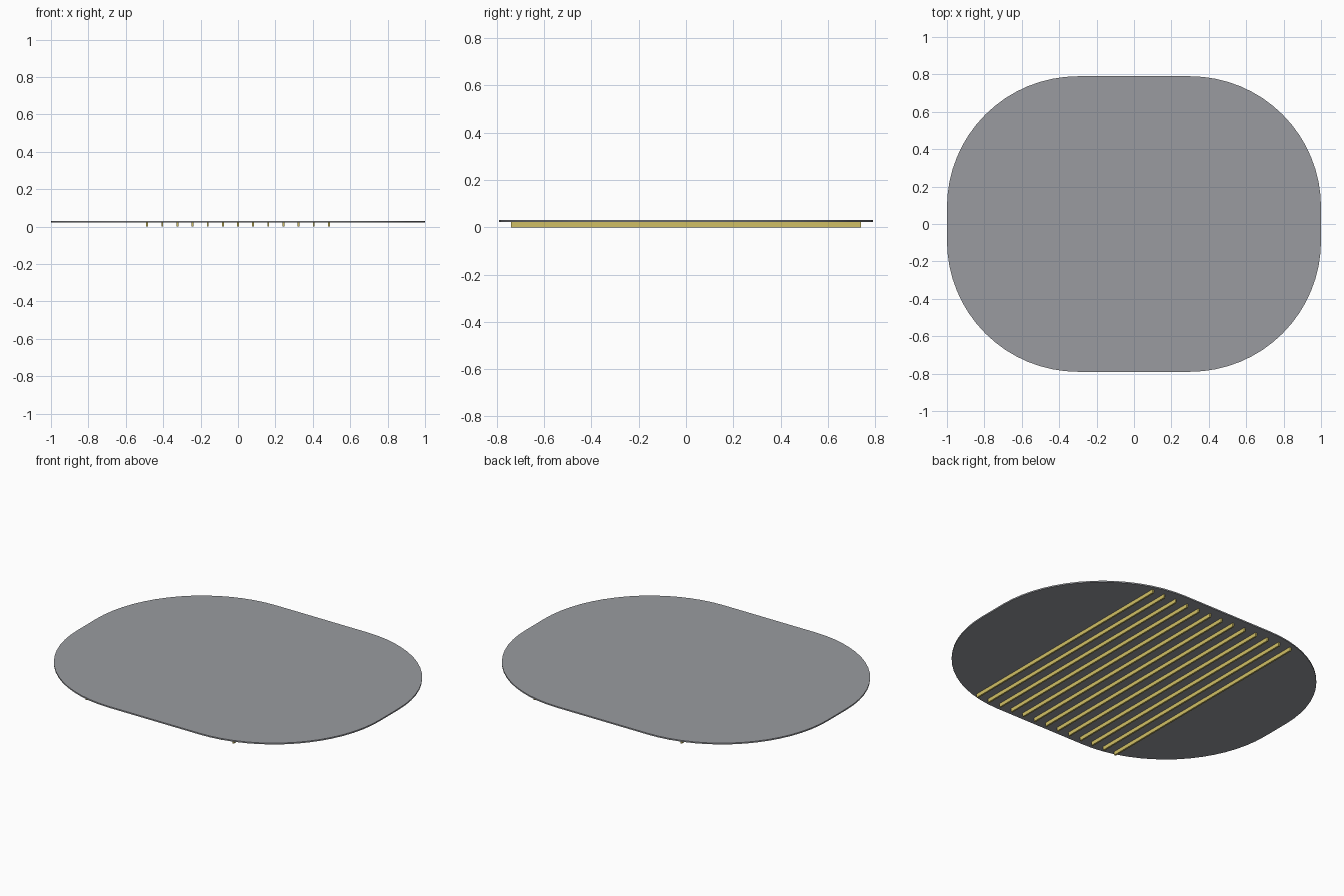
import bpy, bmesh, math

cube = bpy.data.objects.get("Cube")
if cube:
    bpy.data.objects.remove(cube, do_unlink=True)


def material(name, rgb):
    mat = bpy.data.materials.new(name)
    mat.use_nodes = True
    mat.diffuse_color = (*rgb, 1)
    mat.node_tree.nodes["Principled BSDF"].inputs["Base Color"].default_value = (*rgb, 1)
    return mat


def make_object(name, bm, mat):
    bmesh.ops.recalc_face_normals(bm, faces=bm.faces)
    mesh = bpy.data.meshes.new(name)
    bm.to_mesh(mesh)
    bm.free()
    mesh.materials.append(mat)
    obj = bpy.data.objects.new(name, mesh)
    bpy.context.collection.objects.link(obj)
    return obj


grey = material("slate grey", (0.32, 0.33, 0.35))
yellow = material("muted yellow", (0.63, 0.52, 0.13))

HALF_X, HALF_Y, RADIUS = 1.0, 0.79, 0.7
PLATE_BOTTOM, PLATE_TOP = 0.022, 0.03
STEPS = 16

# Thin plate with large rounded corners
bm = bmesh.new()
outline = []
for corner, (sx, sy) in enumerate([(1, 1), (-1, 1), (-1, -1), (1, -1)]):
    for i in range(STEPS + 1):
        a = (corner + i / STEPS) * math.pi / 2
        x = sx * (HALF_X - RADIUS) + RADIUS * math.cos(a)
        y = sy * (HALF_Y - RADIUS) + RADIUS * math.sin(a)
        outline.append(bm.verts.new((x, y, PLATE_BOTTOM)))
base = bm.faces.new(outline)
extruded = bmesh.ops.extrude_face_region(bm, geom=[base], use_keep_orig=True)
top = [v for v in extruded["geom"] if isinstance(v, bmesh.types.BMVert)]
bmesh.ops.translate(bm, verts=top, vec=(0, 0, PLATE_TOP - PLATE_BOTTOM))
plate = make_object("rounded_plate", bm, grey)
bpy.context.view_layer.objects.active = plate
plate.select_set(True)
bpy.ops.object.shade_smooth_by_angle(angle=math.radians(30))

# Parallel ribs on the underside
RIBS, SPACING = 13, 0.081
for i in range(RIBS):
    bm = bmesh.new()
    bmesh.ops.create_cube(bm, size=1)
    bmesh.ops.scale(bm, verts=bm.verts, vec=(0.01, 1.48, PLATE_BOTTOM))
    rib = make_object(f"underside_rib_{i + 1}", bm, yellow)
    rib.location = ((i - (RIBS - 1) / 2) * SPACING, 0, PLATE_BOTTOM / 2)
